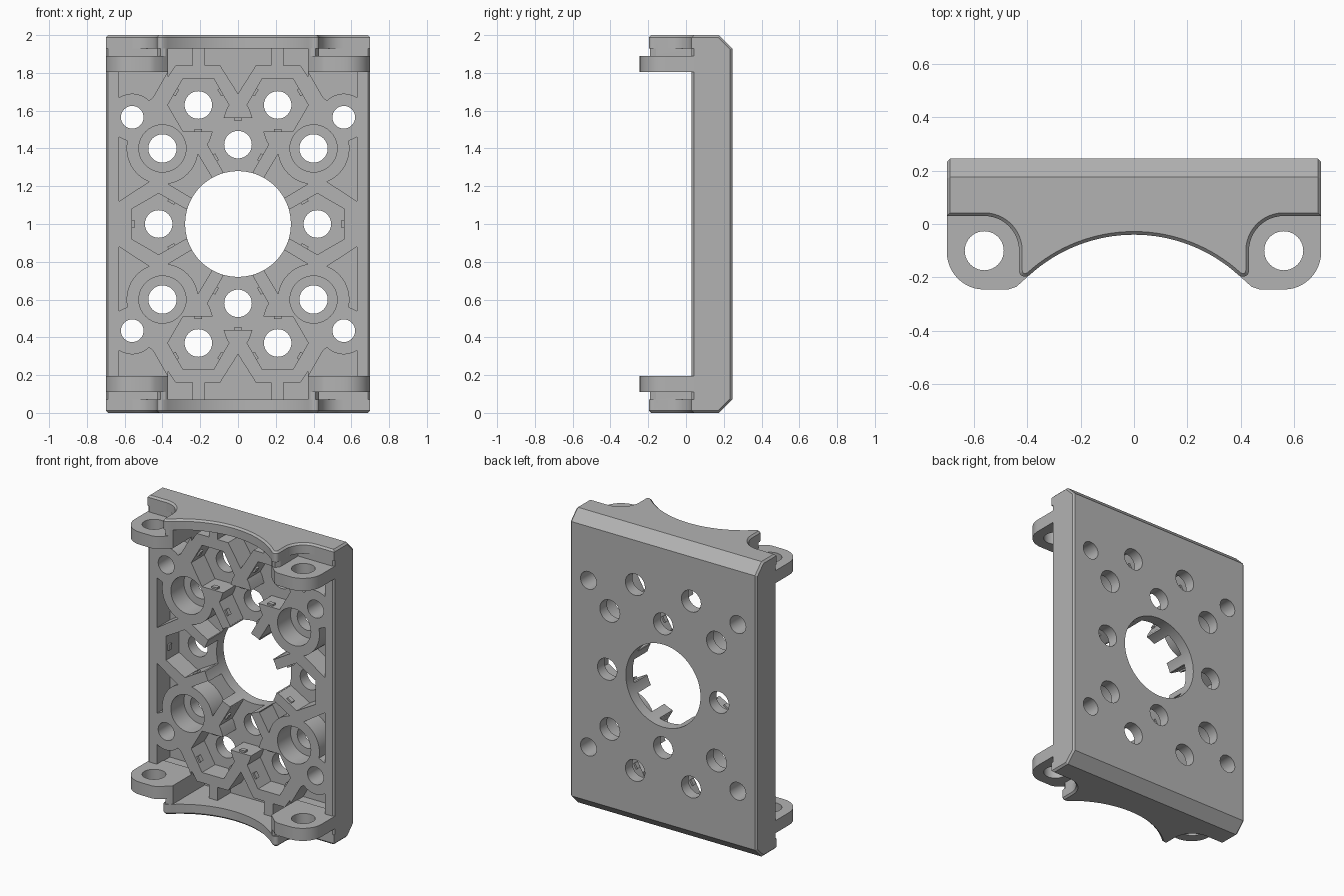
import bpy, bmesh, math

if "Cube" in bpy.data.objects:
    bpy.data.objects.remove(bpy.data.objects["Cube"])

FRONT, FLOOR, BACK = 0.03, 0.17, 0.245
grey = bpy.data.materials.new("light_grey")
grey.diffuse_color = (0.45, 0.45, 0.45, 1)
grey.use_nodes = True
grey.node_tree.nodes["Principled BSDF"].inputs["Base Color"].default_value = grey.diffuse_color


def arc(cx, cy, r, a0, a1, n=12):
    return [(cx + r * math.cos(math.radians(a0 + (a1 - a0) * i / n)),
             cy + r * math.sin(math.radians(a0 + (a1 - a0) * i / n))) for i in range(n + 1)]


def circle(cx, cy, r, n=40):
    return arc(cx, cy, r, 0, 360 * (n - 1) / n, n - 1)


def prism(name, pts, lo, hi, axis, bevel_at=None):
    """Extrude a 2D outline along one axis; optionally chamfer the rim of one end."""
    place = {"x": lambda p, d: (d, p[0], p[1]),
             "y": lambda p, d: (p[0], d, p[1]),
             "z": lambda p, d: (p[0], p[1], d)}[axis]
    bm = bmesh.new()
    a = [bm.verts.new(place(p, lo)) for p in pts]
    b = [bm.verts.new(place(p, hi)) for p in pts]
    ends = [bm.faces.new(a), bm.faces.new(b)]
    for i in range(len(pts)):
        j = (i + 1) % len(pts)
        bm.faces.new((a[i], a[j], b[j], b[i]))
    bmesh.ops.recalc_face_normals(bm, faces=bm.faces)
    if bevel_at is not None:
        bmesh.ops.bevel(bm, geom=list(ends[bevel_at].edges), offset=0.012,
                        segments=1, affect="EDGES", clamp_overlap=True)
    me = bpy.data.meshes.new(name)
    bm.to_mesh(me)
    bm.free()
    ob = bpy.data.objects.new(name, me)
    bpy.context.scene.collection.objects.link(ob)
    me.materials.append(grey)
    return ob


def apply_all(ob):
    bpy.context.view_layer.objects.active = ob
    for m in list(ob.modifiers):
        bpy.ops.object.modifier_apply(modifier=m.name)


def combine(ob, parts, operation):
    """Boolean a whole list of helper solids into one object."""
    col = bpy.data.collections.new("helpers")
    bpy.context.scene.collection.children.link(col)
    for p in parts:
        col.objects.link(p)
    m = ob.modifiers.new("combine", "BOOLEAN")
    m.operation, m.solver = operation, "EXACT"
    m.operand_type, m.collection = "COLLECTION", col
    apply_all(ob)
    for p in parts:
        bpy.data.objects.remove(p)
    bpy.data.collections.remove(col)


def mirrored(pts, both=True):
    """Copies of an outline mirrored in x and z, dropping repeats on an axis."""
    seen, out = set(), []
    for sx in (1, -1):
        for sz in (1, -1):
            q = [(x * sx, z * sz) for x, z in pts]
            key = frozenset((round(x, 3) + 0.0, round(z, 3) + 0.0) for x, z in q)
            if key not in seen:
                seen.add(key)
                out.append([(x, z + 1) for x, z in q])
    return out


# Plate with chamfered rear ends and slightly broken side edges
plate = prism("plate", [(FRONT, 0), (0.175, 0), (BACK, 0.07), (BACK, 1.93),
                        (0.175, 2), (FRONT, 2)], -0.7, 0.7, "x")
bev = plate.modifiers.new("bevel", "BEVEL")
bev.width, bev.segments, bev.limit_method, bev.angle_limit = 0.012, 1, "ANGLE", math.radians(60)
apply_all(plate)

# Nut pockets: centre, corner rotation and direction of the walls that hold the nut
nuts = [((0, 0.42), 0, (90, 210, 330)), ((0.21, 0.63), 0, (30, 150, 270)),
        ((0.42, 0), 30, (0, 120, 240))]

# Front pocket outlines for one quarter
pockets = [
    [(0.63, 0.81), (0.37, 0.81), (0.45, 0.67)] + arc(0.56, 0.565, 0.125, 135, 56),
    [(0.63, 0.46)] + arc(0.4, 0.4, 0.19, 12, -68) + [(0.63, 0.12)],
    [(0.175, 0.93), (0.175, 0.84), (0.095, 0.84), (0, 0.69),
     (-0.095, 0.84), (-0.175, 0.84), (-0.175, 0.93)],
    [(0.37, 0.93), (0.24, 0.93), (0.24, 0.84), (0.33, 0.84), (0.37, 0.78)],
    [(0.14, 0.25)] + arc(0.4, 0.4, 0.19, 189, 261) + [(0.25, 0.14), (0.15, 0.15)],
    [(-0.08, 0.2), (0.08, 0.2), (0.08, 0.3), (-0.08, 0.3)],
    [(0.2, -0.08), (0.2, 0.08), (0.3, 0.08), (0.3, -0.08)],
    [(0.15, 0.44), (0.08, 0.55), (0.06, 0.61), (0.13, 0.50)],
    circle(0.4, 0.4, 0.125),
] + [arc(c[0], c[1], 0.162, rot, rot + 300, 5) for c, rot, _ in nuts]
cutters = [prism("pocket", q, FRONT - 0.1, FLOOR, "y") for p in pockets for q in mirrored(p)]

# Through holes
holes = [(0, 0, 0.28, 72), (0.56, 0.565, 0.06, 32), (0.4, 0.4, 0.075, 32)]
holes += [(c[0], c[1], 0.073, 32) for c, _, _ in nuts]
for x, z, r, n in holes:
    cutters += [prism("hole", q, -0.3, 0.4, "y") for q in mirrored(circle(x, z, r, n))]
combine(plate, cutters, "DIFFERENCE")

# Small snap ledges inside each nut pocket
ledges = []
for (cx, cz), _, walls in nuts:
    for w in walls:
        c, s = math.cos(math.radians(w)), math.sin(math.radians(w))
        pts = [(cx + d * c - t * s, cz + d * s + t * c)
               for d, t in ((0.128, -0.02), (0.16, -0.02), (0.16, 0.02), (0.128, 0.02))]
        ledges += [prism("ledge", q, 0.045, 0.075, "y") for q in mirrored(pts)]
combine(plate, ledges, "UNION")

# End flange outline: scooped front edge, pointed horns and a clearance curve around each lug
right = [(0.7, 0.12), (0.7, FRONT)] + arc(0.56, -0.1, 0.13, 90, 180) \
    + arc(0.408, -0.175, 0.022, 0, -110, 6)
scoop = arc(0, -0.62, 0.58, 47.5, 90, 16)
half = right + scoop
flange = half + [(-x, y) for x, y in reversed(half[:-1])]
# Horn web that ties each lug to its flange
web = [(0.37, 0.1), (0.43, 0.1), (0.43, -0.16), (0.41, -0.19), (0.385, -0.185), (0.37, -0.17)]
# Lug outline: rounded ear
lug = [(0.37, 0.1), (0.7, 0.1)] + arc(0.56, -0.105, 0.14, 0, -90) \
    + [(0.47, -0.245), (0.44, -0.235), (0.39, -0.19), (0.37, -0.17)]

for end in ("bottom", "top"):
    def span(a, b):
        return (a, b) if end == "bottom" else (2 - b, 2 - a)
    fl = prism(end + "_flange", flange, *span(0, 0.07), "z", 0 if end == "bottom" else 1)
    extra = []
    for s in (1, -1):
        extra.append(prism("web", [(x * s, y) for x, y in web], *span(0.05, 0.14), "z"))
        ear = prism("lug", [(x * s, y) for x, y in lug], *span(0.11, 0.195), "z")
        combine(ear, [prism("bore", circle(0.56 * s, -0.1, 0.073), -0.1, 2.1, "z")], "DIFFERENCE")
        extra.append(ear)
    combine(fl, extra, "UNION")

# Smooth the round walls, keep the machined edges crisp
for ob in bpy.context.scene.objects:
    bpy.ops.object.select_all(action="DESELECT")
    ob.select_set(True)
    bpy.context.view_layer.objects.active = ob
    bpy.ops.object.shade_smooth_by_angle(angle=math.radians(25))
